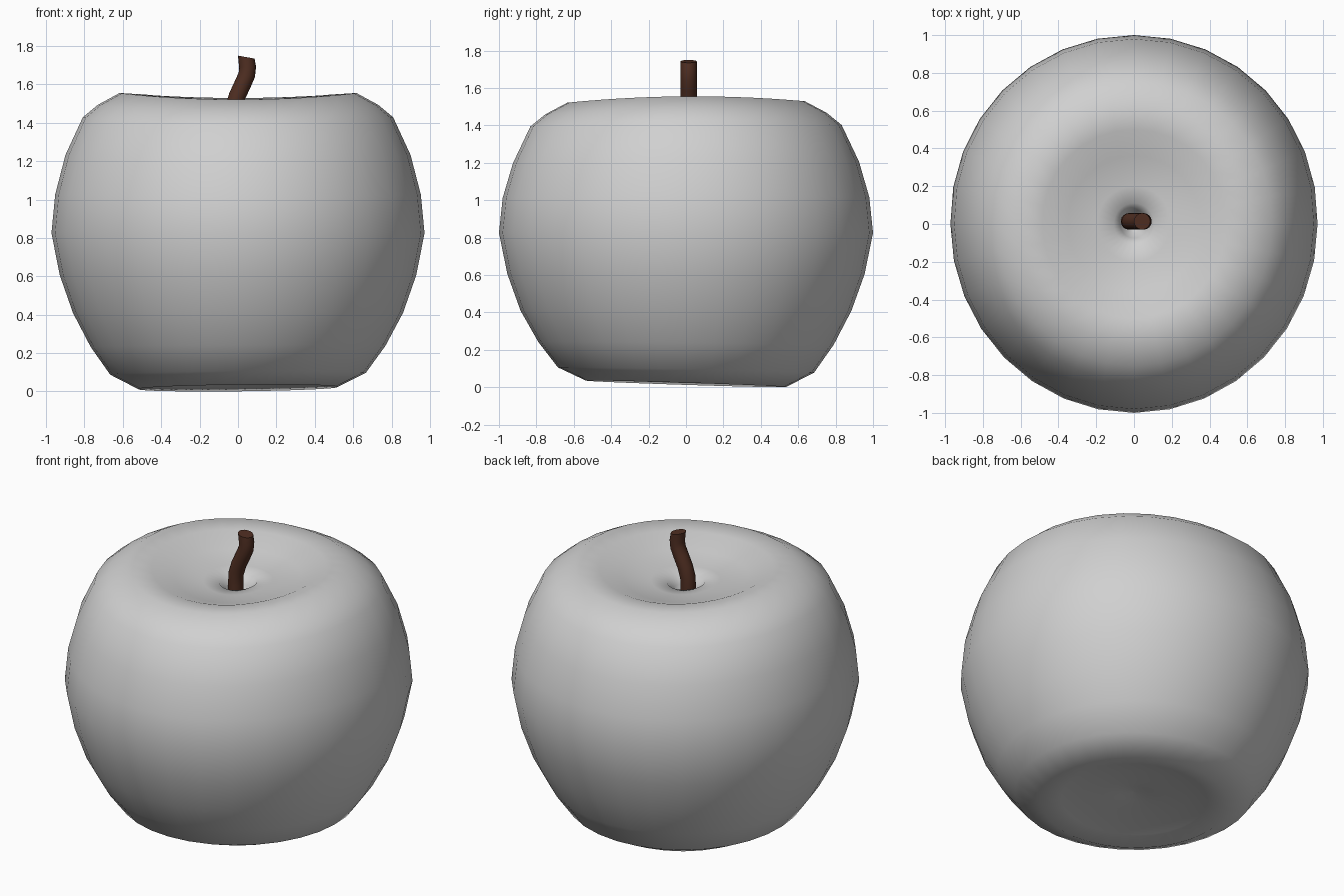
import bpy, bmesh, math
from mathutils import Vector

if "Cube" in bpy.data.objects:
    bpy.data.objects.remove(bpy.data.objects["Cube"], do_unlink=True)


def make_material(name, rgb):
    mat = bpy.data.materials.new(name)
    mat.use_nodes = True
    mat.diffuse_color = (*rgb, 1)
    mat.node_tree.nodes["Principled BSDF"].inputs["Base Color"].default_value = (*rgb, 1)
    return mat


def loft(name, rings, mat, angle):
    """Skin a list of point rings and close both ends."""
    bm = bmesh.new()
    loops = [[bm.verts.new(p) for p in ring] for ring in rings]
    n = len(loops[0])
    for a, b in zip(loops, loops[1:]):
        for i in range(n):
            j = (i + 1) % n
            bm.faces.new((a[i], a[j], b[j], b[i]))
    bm.faces.new(loops[0][::-1])
    bm.faces.new(loops[-1])
    bmesh.ops.recalc_face_normals(bm, faces=bm.faces)
    mesh = bpy.data.meshes.new(name)
    bm.to_mesh(mesh)
    bm.free()
    mesh.materials.append(mat)
    obj = bpy.data.objects.new(name, mesh)
    bpy.context.collection.objects.link(obj)
    bpy.ops.object.select_all(action='DESELECT')
    obj.select_set(True)
    bpy.context.view_layer.objects.active = obj
    bpy.ops.object.shade_smooth_by_angle(angle=math.radians(angle))
    return obj


grey = make_material("skin grey", (0.63, 0.63, 0.63))
brown = make_material("stem brown", (0.08, 0.028, 0.016))

# Fruit body: radius and height from the lower dimple round to the stem hollow
profile = [(0.01, 0.088), (0.08, 0.08), (0.18, 0.067), (0.3, 0.06), (0.42, 0.04),
           (0.535, 0.018), (0.685, 0.092), (0.79, 0.235), (0.885, 0.41), (0.955, 0.605),
           (1.0, 0.825), (0.98, 1.02), (0.925, 1.217), (0.832, 1.413), (0.752, 1.478),
           (0.635, 1.54), (0.5, 1.532), (0.36, 1.475), (0.2, 1.45), (0.11, 1.437),
           (0.075, 1.39), (0.045, 1.32), (0.01, 1.3)]


def body_ring(r, z, sides=32):
    ring = []
    top = min(1, max(0, (z - 0.9) / 0.3)) * min(1, r / 0.5)
    low = max(0, 1 - z / 0.4) * min(1, r / 0.5)
    for i in range(sides):
        a = math.tau * i / sides
        x, y = math.cos(a), math.sin(a)
        # side shoulders rise a little and the base tilts up at the front
        dz = top * (0.015 * math.cos(2 * a) + 0.004 * y) + low * (0.006 * x - 0.018 * y)
        # the back half is slightly fuller
        ring.append((0.972 * r * x * (1 + 0.02 * max(0, y)), r * y, z + dz))
    return ring


loft("fruit_body", [body_ring(r, z) for r, z in profile], grey, 60)

# Stem: a round rod following a gentle S, with a flat tip tilted to one side
path = [(-0.02, 1.27), (-0.026, 1.42), (-0.022, 1.48), (-0.004, 1.54),
        (0.024, 1.6), (0.046, 1.65), (0.05, 1.69), (0.043, 1.742)]


def stem_rings(radius=0.044, sides=16):
    pts = [Vector((x, 0.014, z)) for x, z in path]
    across = Vector((0, 1, 0))
    tangents = [(b - a).normalized() for a, b in zip(pts[:1] + pts, pts[1:])]
    tangents.append(Vector((0.18, 0, 1)).normalized())
    for p, along in zip(pts, tangents):
        side = across.cross(along)
        yield [p + radius * (math.cos(t) * side + math.sin(t) * across)
               for t in (math.tau * i / sides for i in range(sides))]


loft("stem", list(stem_rings()), brown, 50)
